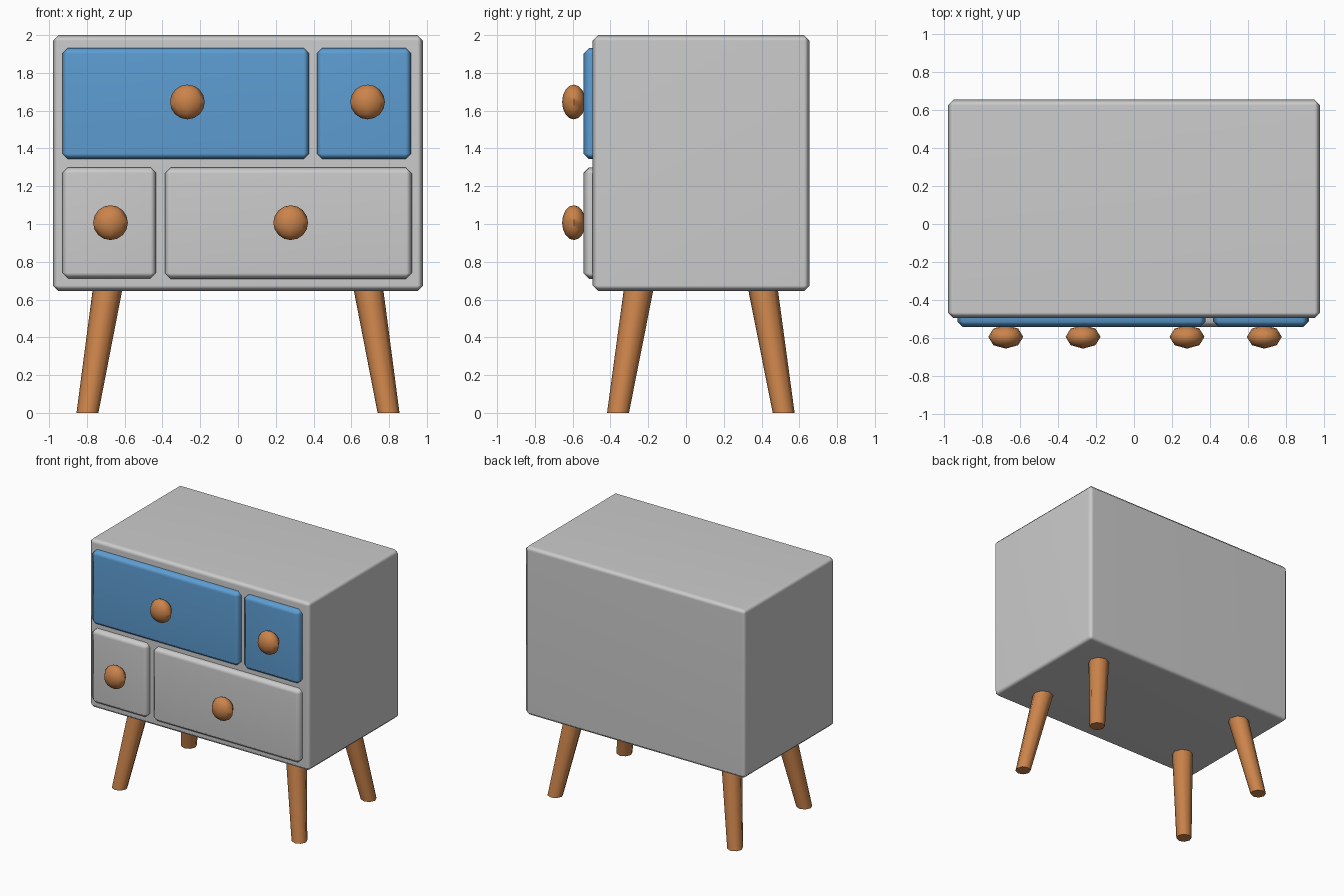
import bpy, bmesh, math
from mathutils import Matrix

if "Cube" in bpy.data.objects:
    bpy.data.objects.remove(bpy.data.objects["Cube"])


def material(name, rgb):
    m = bpy.data.materials.new(name)
    m.diffuse_color = (*rgb, 1)
    m.use_nodes = True
    m.node_tree.nodes["Principled BSDF"].inputs["Base Color"].default_value = m.diffuse_color
    return m


GREY = material("light grey paint", (0.60, 0.60, 0.60))
BLUE = material("blue paint", (0.11, 0.34, 0.65))
WOOD = material("orange wood", (0.60, 0.23, 0.07))


def finish(bm, name, mat, angle=60):
    bmesh.ops.recalc_face_normals(bm, faces=bm.faces)
    me = bpy.data.meshes.new(name)
    bm.to_mesh(me)
    bm.free()
    ob = bpy.data.objects.new(name, me)
    bpy.context.collection.objects.link(ob)
    me.materials.append(mat)
    bpy.ops.object.select_all(action='DESELECT')
    ob.select_set(True)
    bpy.context.view_layer.objects.active = ob
    bpy.ops.object.shade_smooth_by_angle(angle=math.radians(angle))
    return ob


def box(name, x0, x1, y0, y1, z0, z1, mat, bevel=0.03):
    bm = bmesh.new()
    bmesh.ops.create_cube(bm, size=1)
    bmesh.ops.scale(bm, vec=(x1 - x0, y1 - y0, z1 - z0), verts=bm.verts)
    bmesh.ops.translate(bm, vec=((x0 + x1) / 2, (y0 + y1) / 2, (z0 + z1) / 2), verts=bm.verts)
    bmesh.ops.bevel(bm, geom=list(bm.edges), offset=bevel, segments=1,
                    affect='EDGES', profile=0.5)
    ob = finish(bm, name, mat)
    # keep the big panels flat while the chamfers shade softly
    ob.modifiers.new("weighted normals", 'WEIGHTED_NORMAL').keep_sharp = True
    return ob


# cabinet body
box("cabinet_body", -0.98, 0.98, -0.495, 0.655, 0.645, 2.0, GREY)

# drawer fronts, each with a faceted round knob
drawers = [
    ("upper_wide", -0.93, 0.377, 1.343, 1.932, BLUE, -0.268),
    ("upper_small", 0.417, 0.917, 1.343, 1.932, BLUE, 0.686),
    ("lower_small", -0.93, -0.433, 0.712, 1.30, GREY, -0.675),
    ("lower_wide", -0.387, 0.92, 0.71, 1.298, GREY, 0.279),
]
for name, x0, x1, z0, z1, mat, kx in drawers:
    box(name + "_drawer", x0, x1, -0.543, -0.40, z0, z1, mat)
    bm = bmesh.new()
    bmesh.ops.create_uvsphere(bm, u_segments=8, v_segments=8, radius=1)
    kz = 1.646 if mat == BLUE else 1.007
    bm.transform(Matrix.Translation((kx, -0.594, kz)) @ Matrix.Diagonal((0.092, 0.062, 0.092, 1)))
    finish(bm, name + "_knob", WOOD)

# splayed tapered legs, leaning outwards from the cabinet
for side, sx in (("left", -1), ("right", 1)):
    for end, y_foot, y_top in (("front", -0.36, -0.248), ("back", 0.517, 0.405)):
        bm = bmesh.new()
        h = 0.67
        bmesh.ops.create_cone(bm, cap_ends=True, segments=8, radius1=0.058, radius2=0.079, depth=h)
        for v in bm.verts:
            t = v.co.z / h + 0.5
            v.co.x += sx * (0.797 + (0.688 - 0.797) * t)
            v.co.y += y_foot + (y_top - y_foot) * t
            v.co.z = t * h
        finish(bm, f"{end}_{side}_leg", WOOD)
